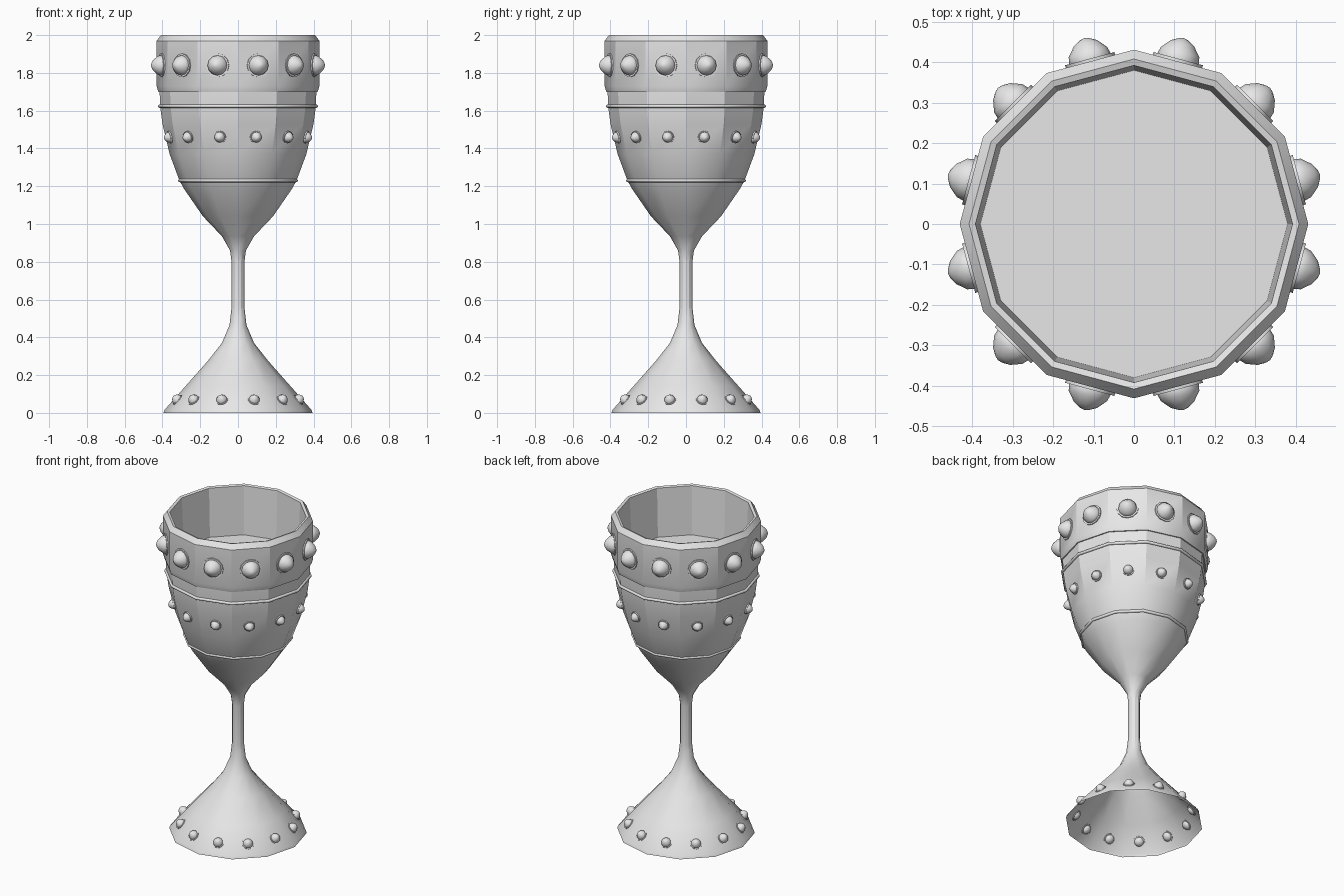
import bpy, bmesh, math
from mathutils import Matrix

SIDES = 12

cube = bpy.data.objects.get("Cube")
if cube:
    bpy.data.objects.remove(cube, do_unlink=True)

grey = bpy.data.materials.new("plain_grey")
grey.use_nodes = True
grey.diffuse_color = (0.8, 0.8, 0.8, 1)
grey.node_tree.nodes["Principled BSDF"].inputs["Base Color"].default_value = (0.8, 0.8, 0.8, 1)


def lathe(bm, profile, matrix=Matrix(), closed=False, sides=SIDES):
    """Spin (radius, height) points around the z axis of the given matrix."""
    rings = []
    for r, z in profile:
        count = sides if r > 0 else 1
        angles = [math.tau * i / sides for i in range(count)]
        rings.append([bm.verts.new(matrix @ Matrix.Rotation(a, 4, "Z") @ Matrix.Translation((r, 0, z)).to_translation())
                      for a in angles])
    pairs = list(zip(rings, rings[1:]))
    if closed:
        pairs.append((rings[-1], rings[0]))
    for low, high in pairs:
        for i in range(sides):
            j = (i + 1) % sides
            corners = [low[i % len(low)], low[j % len(low)],
                       high[j % len(high)], high[i % len(high)]]
            bm.faces.new(list(dict.fromkeys(corners)))


def finish(bm, name, angle=29):
    bmesh.ops.recalc_face_normals(bm, faces=bm.faces)
    mesh = bpy.data.meshes.new(name)
    bm.to_mesh(mesh)
    bm.free()
    mesh.materials.append(grey)
    obj = bpy.data.objects.new(name, mesh)
    bpy.context.collection.objects.link(obj)
    bpy.ops.object.select_all(action="DESELECT")
    obj.select_set(True)
    bpy.context.view_layer.objects.active = obj
    bpy.ops.object.shade_smooth_by_angle(angle=math.radians(angle))


def gem_row(name, radius, z, tilt, size):
    """Twelve pointed gems, each in a thin mount, one per side of the cup."""
    gem = [(0, -0.6), (0.6, -0.45), (0.92, 0), (0.82, 0.4), (0.5, 0.78), (0.2, 0.95), (0, 1)]
    mount = [(0, -0.1), (1.05, -0.1), (1.05, 0.12), (0, 0.12)]
    gems, mounts = bmesh.new(), bmesh.new()
    for i in range(SIDES):
        place = (Matrix.Rotation(math.tau * (i + 0.5) / SIDES, 4, "Z")
                 @ Matrix.Translation((radius, 0, z))
                 @ Matrix.Rotation(math.radians(90 - tilt), 4, "Y")
                 @ Matrix.Scale(size, 4))
        lathe(gems, gem, place)
        lathe(mounts, mount, place)
    finish(gems, name + "_gems", 50)
    finish(mounts, name + "_mounts", 40)


# Foot, stem and bowl as one open shell
body = bmesh.new()
lathe(body, [(0.395, 0), (0.39, 0.015), (0.275, 0.145), (0.16, 0.275), (0.085, 0.37),
             (0.045, 0.465), (0.034, 0.56), (0.034, 0.8), (0.042, 0.86),
             (0.085, 0.935), (0.185, 1.04), (0.285, 1.185), (0.31, 1.23),
             (0.362, 1.37), (0.4, 1.53), (0.412, 1.62), (0.415, 1.70)])
finish(body, "foot_stem_and_bowl")

# Upright rim band with bevelled lip, inner wall and flat floor
rim = bmesh.new()
lathe(rim, [(0.41, 1.70), (0.422, 1.70), (0.431, 1.73), (0.431, 1.97), (0.408, 2.0),
            (0.392, 1.995), (0.38, 1.69), (0, 1.69)])
finish(rim, "rim_band")

# Thin rings around the bowl
for name, r, z in (("upper_ring", 0.415, 1.624), ("lower_ring", 0.308, 1.23)):
    ring = bmesh.new()
    section = [(r + 0.009 * math.cos(math.tau * k / 8), z + 0.009 * math.sin(math.tau * k / 8))
               for k in range(8)]
    lathe(ring, section, closed=True)
    finish(ring, name, 50)

# Gem rows
gem_row("rim", 0.416, 1.84, 0, 0.06)
gem_row("bowl", 0.374, 1.46, -13, 0.032)
gem_row("foot", 0.331, 0.068, 41, 0.032)
